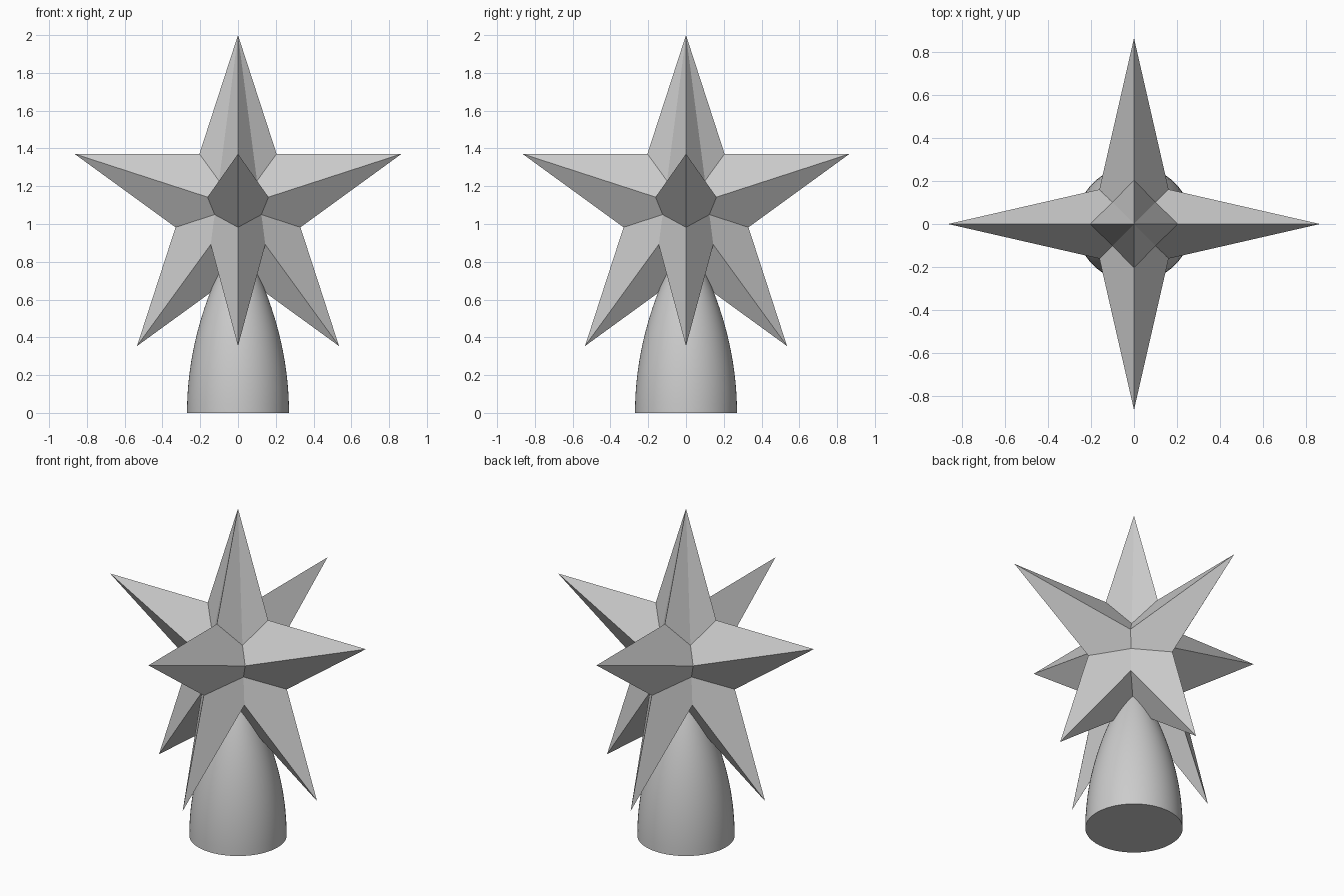
import bpy
import bmesh
from math import sin, cos, pi, radians

OUTER = 0.91                       # star tip radius
INNER = OUTER * 0.382              # radius of the notches between tips
DEPTH = 0.198                      # half thickness at the star centre
CENTRE_Z = 2 - OUTER
BASE_RADIUS = 0.27

cube = bpy.data.objects.get("Cube")
if cube:
    bpy.data.objects.remove(cube, do_unlink=True)

grey = bpy.data.materials.new("plain_grey")
grey.use_nodes = True
COLOUR = (0.6, 0.6, 0.6, 1)
grey.diffuse_color = COLOUR
grey.node_tree.nodes["Principled BSDF"].inputs["Base Color"].default_value = COLOUR


def finish(bm, name):
    bmesh.ops.recalc_face_normals(bm, faces=bm.faces[:])
    mesh = bpy.data.meshes.new(name)
    bm.to_mesh(mesh)
    bm.free()
    mesh.materials.append(grey)
    obj = bpy.data.objects.new(name, mesh)
    bpy.context.collection.objects.link(obj)
    return obj


def make_star(name, turn):
    """Upright five-pointed star, raised to a peak on both sides."""
    bm = bmesh.new()
    rim = []
    for i in range(10):
        r = INNER if i % 2 else OUTER
        a = i * pi / 5
        rim.append(bm.verts.new((r * sin(a), 0, r * cos(a))))
    for side in (-1, 1):
        peak = bm.verts.new((0, side * DEPTH, 0))
        for i in range(10):
            bm.faces.new((rim[i], rim[(i + 1) % 10], peak))
    star = finish(bm, name)
    star.location.z = CENTRE_Z
    star.rotation_euler.z = turn
    return star


# Two identical stars crossing at right angles
make_star("star_across", 0)
make_star("star_front_to_back", pi / 2)


# Tapering rounded socket below the stars, closed at the bottom
def make_socket(segments=64, rings=20, top=0.93):
    bm = bmesh.new()
    loops = []
    for k in range(rings + 1):
        z = top * k / rings
        r = BASE_RADIUS - 0.3 * z * z
        loops.append([bm.verts.new((r * cos(2 * pi * s / segments),
                                    r * sin(2 * pi * s / segments), z))
                      for s in range(segments)])
    for low, high in zip(loops, loops[1:]):
        for s in range(segments):
            t = (s + 1) % segments
            bm.faces.new((low[s], low[t], high[t], high[s]))
    bm.faces.new(loops[0])
    bm.faces.new(loops[-1])
    return finish(bm, "socket")


socket = make_socket()
bpy.ops.object.select_all(action='DESELECT')
socket.select_set(True)
bpy.context.view_layer.objects.active = socket
bpy.ops.object.shade_smooth_by_angle(angle=radians(30))
